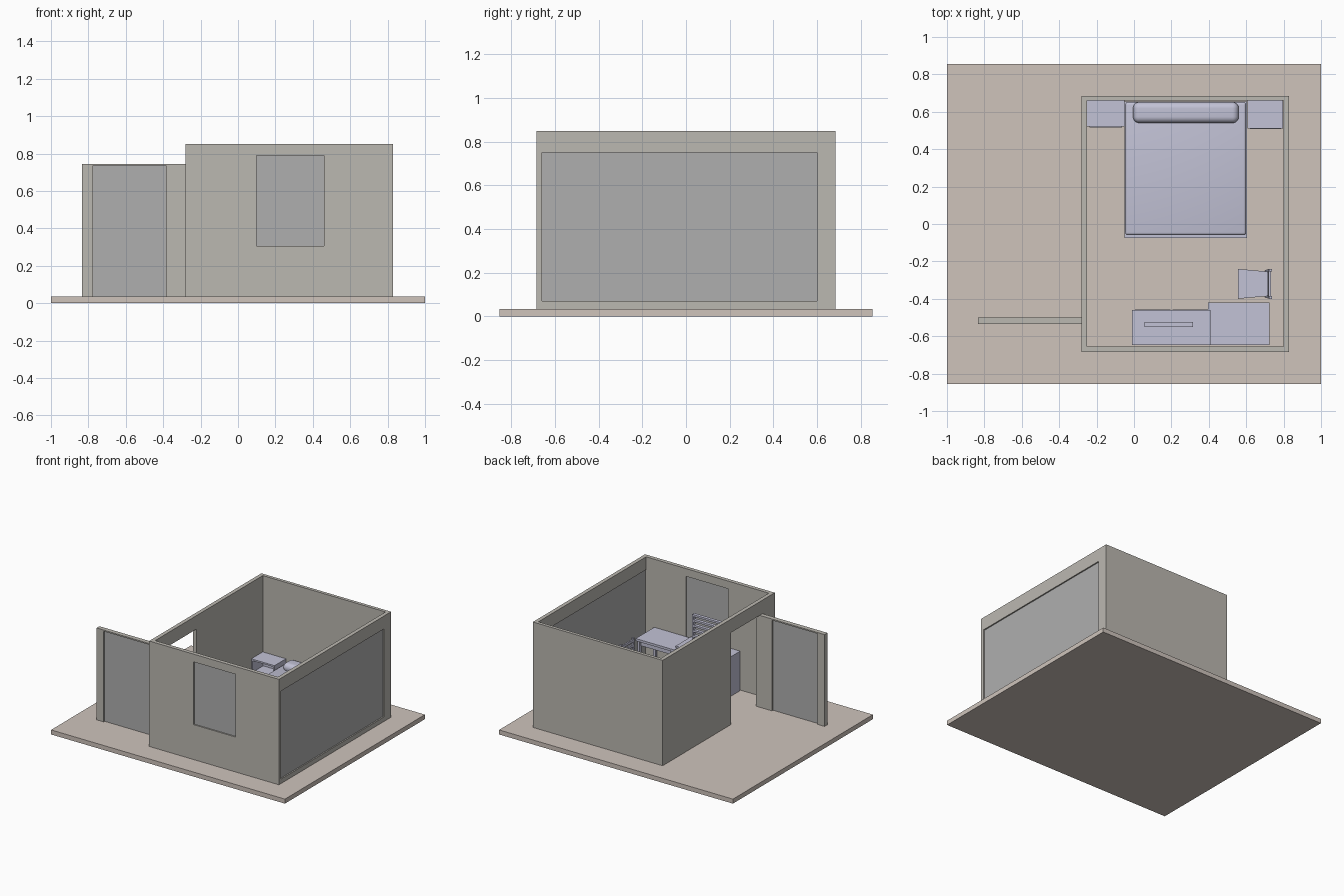
import bpy, bmesh, math
from mathutils import Vector

if "Cube" in bpy.data.objects:
    bpy.data.objects.remove(bpy.data.objects["Cube"])


def material(name, rgb):
    m = bpy.data.materials.new(name)
    m.diffuse_color = (*rgb, 1)
    m.use_nodes = True
    m.node_tree.nodes["Principled BSDF"].inputs["Base Color"].default_value = m.diffuse_color
    return m


TAN = material("floor_tan", (0.62, 0.55, 0.50))
WALL = material("wall_stone", (0.50, 0.48, 0.44))
PANE = material("pane_grey", (0.43, 0.43, 0.43))
FURN = material("furniture_lilac", (0.54, 0.54, 0.67))


def box(name, x, y, z, mat=FURN, bevel=0, segs=4):
    """Box from (min, max) ranges on each axis, optionally rounded."""
    bm = bmesh.new()
    bmesh.ops.create_cube(bm, size=1)
    for v in bm.verts:
        v.co = Vector([r[0] if c < 0 else r[1] for c, r in zip(v.co, (x, y, z))])
    me = bpy.data.meshes.new(name)
    bm.to_mesh(me)
    bm.free()
    me.materials.append(mat)
    ob = bpy.data.objects.new(name, me)
    bpy.context.collection.objects.link(ob)
    if bevel:
        m = ob.modifiers.new("round", "BEVEL")
        m.width, m.segments = bevel, segs
        bpy.context.view_layer.objects.active = ob
        bpy.ops.object.select_all(action='DESELECT')
        ob.select_set(True)
        bpy.ops.object.modifier_apply(modifier="round")
        bpy.ops.object.shade_smooth_by_angle(angle=math.radians(40))
    return ob


def cut(ob, *ranges):
    """Cut a box-shaped opening out of an object."""
    c = box("cutter", *ranges, mat=ob.data.materials[0])
    c.hide_render = True
    m = ob.modifiers.new("opening", "BOOLEAN")
    m.operation, m.solver, m.object = 'DIFFERENCE', 'EXACT', c
    bpy.context.view_layer.objects.active = ob
    bpy.ops.object.modifier_apply(modifier="opening")
    bpy.data.objects.remove(c)


F = 0.035  # floor level

# Floor slab
box("floor_slab", (-1, 1), (-0.855, 0.855), (0, F), TAN)

# Room walls with doorway and two windows
walls = box("room_walls", (-0.28, 0.83), (-0.685, 0.685), (F, 0.85), WALL)
cut(walls, (-0.25, 0.80), (-0.655, 0.66), (0, 1))
cut(walls, (-0.30, -0.24), (-0.50, -0.15), (0, 0.745))
cut(walls, (0.10, 0.46), (-0.70, -0.645), (0.305, 0.79))
cut(walls, (0.79, 0.85), (-0.66, 0.60), (0.07, 0.75))
box("front_window_pane", (0.10, 0.46), (-0.675, -0.665), (0.305, 0.79), PANE)
box("side_window_pane", (0.81, 0.82), (-0.66, 0.60), (0.07, 0.75), PANE)

# Freestanding screen wall with a tall pane
screen = box("screen_wall", (-0.835, -0.28), (-0.535, -0.50), (F, 0.745), WALL)
cut(screen, (-0.775, -0.385), (-0.56, -0.48), (0, 0.735))
box("screen_pane", (-0.775, -0.385), (-0.523, -0.513), (F, 0.735), PANE)

# Bed
box("bed_frame", (-0.05, 0.605), (-0.075, 0.655), (0.06, 0.14))
box("mattress", (-0.047, 0.60), (-0.06, 0.652), (0.14, 0.235), bevel=0.015)
for i, x in enumerate((-0.04, 0.555)):
    for j, y in enumerate((-0.065, 0.605)):
        box(f"bed_leg_{i}{j}", (x, x + 0.04), (y, y + 0.04), (F, 0.06))
box("pillow", (-0.005, 0.56), (0.54, 0.652), (0.215, 0.285), bevel=0.034, segs=8)


def nightstand(name, x, y):
    t = 0.012
    body = box(name, x, y, (F, 0.26))
    cut(body, (x[0] + t, x[1] - t), (y[0] - 0.1, y[1] - t), (0.16, 0.26 - t))
    box(name + "_drawer", (x[0] + t, x[1] - t), (y[0] - 0.003, y[0] + 0.01), (0.05, 0.148))


nightstand("left_nightstand", (-0.25, -0.052), (0.52, 0.66))
nightstand("right_nightstand", (0.607, 0.797), (0.51, 0.66))

# Dresser with drawers
box("dresser", (-0.01, 0.41), (-0.648, -0.46), (F, 0.34))
for i in range(3):
    z = 0.055 + i * 0.092
    for j, x in enumerate((0.005, 0.205)):
        box(f"dresser_drawer_{i}{j}", (x, x + 0.19), (-0.461, -0.457), (z, z + 0.082))

# Slatted stand on the dresser
for i, x in enumerate((0.055, 0.303)):
    box(f"stand_post_{i}", (x, x + 0.012), (-0.55, -0.525), (0.34, 0.585))
for i in range(6):
    z = 0.37 + i * 0.04
    box(f"stand_slat_{i}", (0.067, 0.303), (-0.55, -0.525), (z, z + 0.015))

# Desk
box("desk_top", (0.395, 0.725), (-0.648, -0.42), (0.31, 0.328))
box("desk_apron", (0.42, 0.71), (-0.635, -0.445), (0.27, 0.31))
for i, x in enumerate((0.412, 0.697)):
    for j, y in enumerate((-0.64, -0.45)):
        box(f"desk_leg_{i}{j}", (x, x + 0.02), (y, y + 0.02), (F, 0.31))

# Chair: tapered seat, legs, and a slatted back
seat = box("chair_seat", (0.555, 0.715), (-0.40, -0.24), (0.185, 0.205))
for v in seat.data.vertices:
    if v.co.x > 0.6:
        v.co.y = -0.32 + (v.co.y + 0.32) * 0.82
for i, s in enumerate((-1, 1)):
    y = -0.32 + s * 0.065
    box(f"chair_front_leg_{i}", (0.562, 0.577), (y - 0.007, y + 0.007), (F, 0.185))
    post = box(f"chair_back_post_{i}", (0.70, 0.715), (y - 0.007, y + 0.007), (F, 0.345))
    for v in post.data.vertices:
        if v.co.z > 0.3:
            v.co.x += 0.022
            v.co.y += s * 0.008
for i, z in enumerate((0.245, 0.28, 0.315)):
    x = 0.70 + (z - F) * 0.07
    box(f"chair_back_rail_{i}", (x, x + 0.012), (-0.39, -0.25), (z, z + 0.02))
